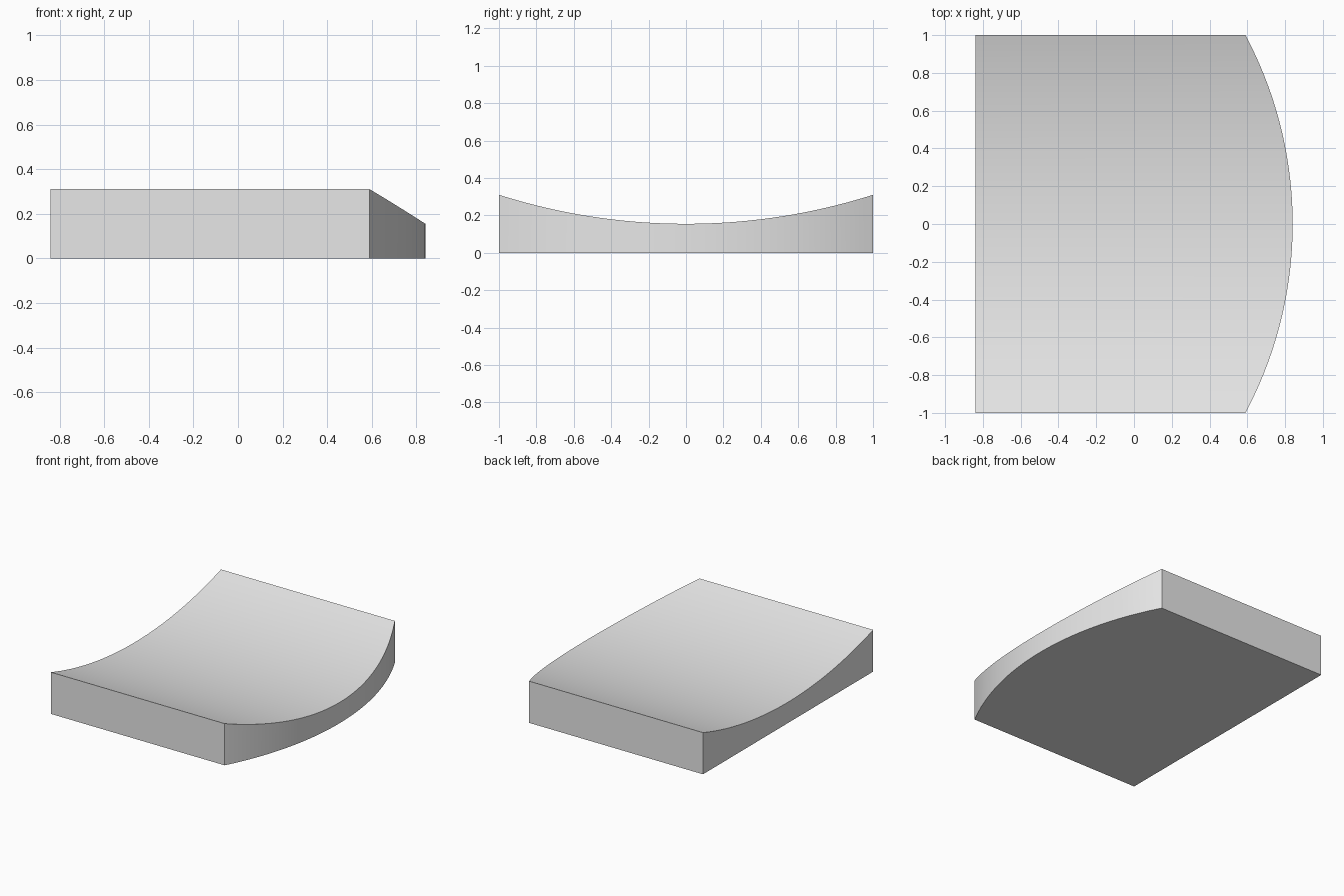
import bpy
import bmesh
import math

cube = bpy.data.objects.get("Cube")
if cube:
    bpy.data.objects.remove(cube, do_unlink=True)

LEFT, RIGHT = -0.84, 0.84      # extent in x
BULGE = 0.25                   # how far the rounded end swells
HIGH, DIP = 0.31, 0.155        # edge height and depth of the hollow top
SEGMENTS = 48


def arc_drop(y, sagitta):
    """Distance below the crown of a circular arc spanning y = -1..1."""
    radius = (1 + sagitta ** 2) / (2 * sagitta)
    return radius - math.sqrt(radius ** 2 - y ** 2)


# Light grey material
grey = bpy.data.materials.new("light grey")
grey.use_nodes = True
colour = (0.8, 0.8, 0.8, 1)
grey.diffuse_color = colour
grey.node_tree.nodes["Principled BSDF"].inputs["Base Color"].default_value = colour

# Cross-section rings from front to back, joined into a closed block
bm = bmesh.new()
rings = []
for i in range(SEGMENTS + 1):
    y = -1 + 2 * i / SEGMENTS
    end = RIGHT - arc_drop(y, BULGE)
    top = HIGH - DIP + arc_drop(y, DIP)
    section = [(LEFT, 0), (end, 0), (end, top), (LEFT, top)]
    rings.append([bm.verts.new((x, y, z)) for x, z in section])

for a, b in zip(rings, rings[1:]):
    for k in range(4):
        n = (k + 1) % 4
        bm.faces.new((a[k], a[n], b[n], b[k]))
bm.faces.new(rings[0])
bm.faces.new(rings[-1])
bmesh.ops.recalc_face_normals(bm, faces=bm.faces)

mesh = bpy.data.meshes.new("hollowed_block")
bm.to_mesh(mesh)
bm.free()
mesh.materials.append(grey)
block = bpy.data.objects.new("hollowed_block", mesh)
bpy.context.collection.objects.link(block)

# Smooth the curved sides, keep the corners sharp
bpy.ops.object.select_all(action="DESELECT")
block.select_set(True)
bpy.context.view_layer.objects.active = block
bpy.ops.object.shade_smooth_by_angle(angle=math.radians(30))
